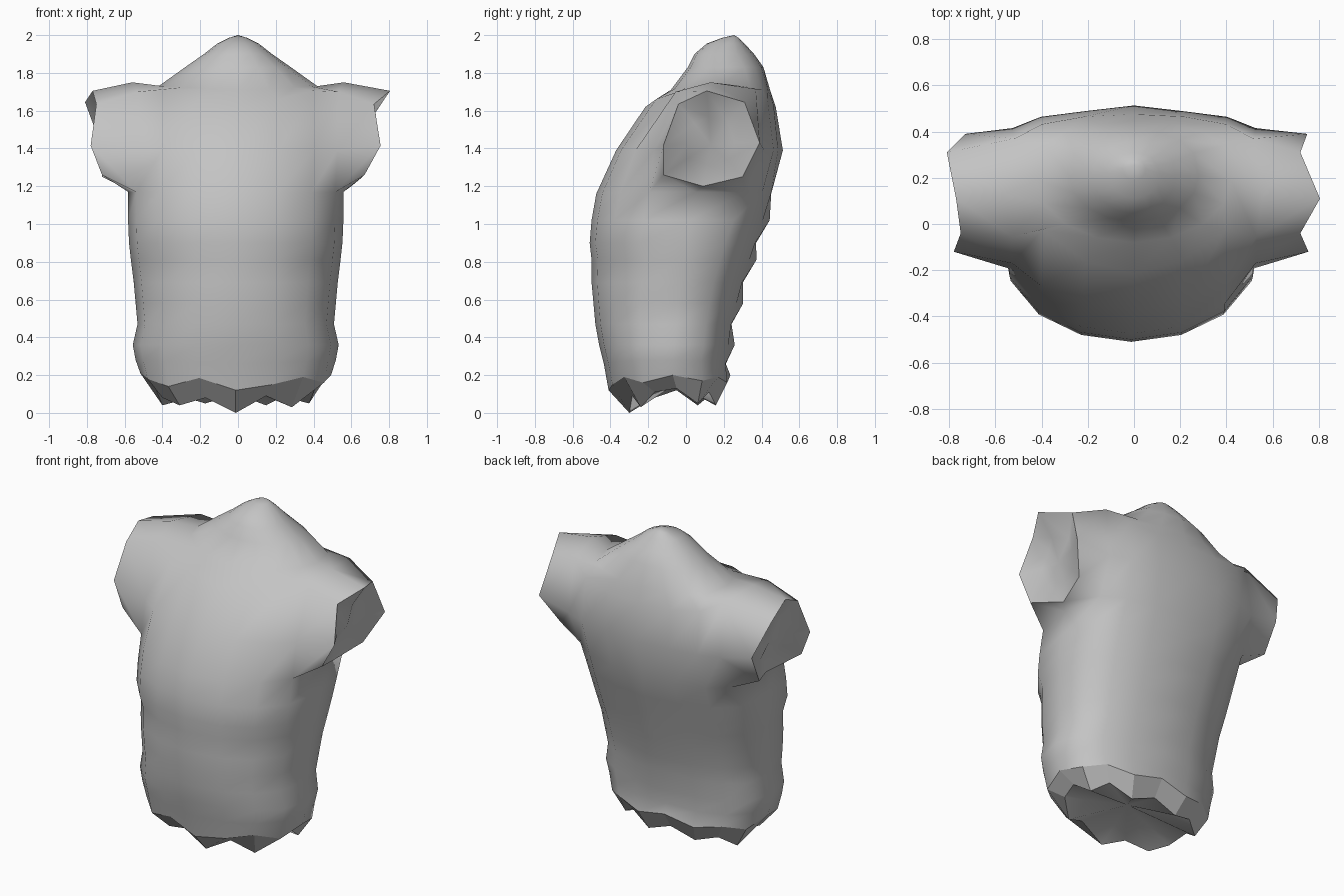
import bpy, bmesh, math

cube = bpy.data.objects.get("Cube")
if cube:
    bpy.data.objects.remove(cube, do_unlink=True)

stone = bpy.data.materials.new("plain grey")
stone.use_nodes = True
GREY = (0.55, 0.55, 0.55, 1)
stone.diffuse_color = GREY
stone.node_tree.nodes["Principled BSDF"].inputs["Base Color"].default_value = GREY

N = 16  # columns: 0 = left side, 4 = spine, 8 = right side, 12 = front middle

# Ring sections: z, half width, side y, front y, back y, front power, back power, side lift
RINGS = [
    (0.26, 0.53, -0.07, -0.435, 0.225, 0.82, 0.70, 0.02),
    (0.36, 0.545, -0.06, -0.46, 0.24, 0.84, 0.70, 0.00),
    (0.47, 0.52, -0.05, -0.48, 0.255, 0.82, 0.70, 0.00),
    (0.58, 0.53, -0.04, -0.49, 0.285, 0.82, 0.70, 0.00),
    (0.69, 0.54, -0.03, -0.50, 0.315, 0.85, 0.70, 0.00),
    (0.81, 0.555, -0.01, -0.50, 0.355, 0.92, 0.67, 0.00),
    (0.90, 0.565, 0.00, -0.51, 0.385, 0.76, 0.64, 0.00),
    (1.02, 0.57, 0.02, -0.50, 0.425, 0.78, 0.58, 0.00),
    (1.16, 0.57, 0.05, -0.475, 0.465, 0.80, 0.47, 0.01),
    (1.39, 0.57, 0.12, -0.37, 0.495, 0.68, 0.25, 0.00),
    (1.62, 0.56, 0.13, -0.215, 0.475, 2.30, 0.38, 0.13),
    (1.71, 0.42, 0.19, -0.08, 0.445, 1.00, 0.55, 0.02),
    (1.83, 0.28, 0.21, 0.01, 0.410, 1.00, 0.75, 0.00),
    (1.90, 0.18, 0.21, 0.045, 0.36, 1.00, 1.00, 0.00),
    (1.955, 0.11, 0.22, 0.11, 0.31, 1.00, 1.00, 0.00),
    (1.985, 0.05, 0.24, 0.19, 0.28, 1.00, 1.00, 0.00),
]
ARM_LEVELS = (8, 9, 10)

# Torn hem heights round the waist: outer edge and hanging tips
HEM = [0.20, 0.17, 0.19, 0.16, 0.20, 0.16, 0.19, 0.17,
       0.21, 0.18, 0.14, 0.185, 0.12, 0.15, 0.19, 0.16]
TIPS = [0.13, 0.05, 0.11, 0.04, 0.10, 0.05, 0.09, 0.04,
        0.12, 0.08, 0.04, 0.08, 0.00, 0.09, 0.03, 0.11]

# Arm stump rims, from the top round by the back: y, z, x on the left, x on the right
STUMP = [(0.11, 1.705, 0.805, 0.77), (0.31, 1.645, 0.72, 0.81),
         (0.39, 1.43, 0.75, 0.73), (0.30, 1.25, 0.66, 0.72),
         (0.09, 1.20, 0.60, 0.62), (-0.12, 1.26, 0.67, 0.72),
         (-0.12, 1.415, 0.755, 0.78), (-0.04, 1.635, 0.72, 0.75)]


def section(bm, z, w, yc, front, back, pf, pb, lift, heights=None):
    """One closed ring with separate curvature for front and back."""
    verts = []
    for j in range(N):
        a = 2 * math.pi * j / N
        c, s = math.cos(a), math.sin(a)
        if s >= 0:
            y, rise = yc + (back - yc) * abs(s) ** pb, c ** 4
        else:
            y, rise = yc + (front - yc) * abs(s) ** pf, abs(c) ** 1.2
        h = heights[j] if heights else z + lift * rise
        shift = -0.012 if z < 1.2 else 0.0
        verts.append(bm.verts.new((w * c + shift, y, h)))
    return verts


def bridge(bm, a, b, smooth=True):
    n = len(a)
    for j in range(n):
        k = (j + 1) % n
        bm.faces.new((a[j], a[k], b[k], b[j])).smooth = smooth


def fan(bm, ring, tip):
    t = bm.verts.new(tip)
    for j in range(len(ring)):
        bm.faces.new((ring[j], ring[(j + 1) % len(ring)], t)).smooth = True


def crease(bm, ring):
    """Mark a closed ring of edges as sharp."""
    for j in range(len(ring)):
        bm.edges.get((ring[j], ring[(j + 1) % len(ring)])).smooth = False


bm = bmesh.new()

# Torn waist, then the body and neck sections
tips = section(bm, 0.05, 0.42, -0.05, -0.30, 0.17, 0.8, 0.7, 0, TIPS)
hem = section(bm, 0.16, 0.505, -0.07, -0.41, 0.235, 0.8, 0.7, 0, HEM)
body = [section(bm, *r) for r in RINGS]
bridge(bm, tips, hem, smooth=False)
for a, b in zip([hem] + body, body):
    bridge(bm, a, b)
fan(bm, tips, (0, -0.06, 0.15))
fan(bm, body[-1], (0, 0.255, 2.0))
crease(bm, tips)
crease(bm, hem)

# Knobbly spine
for i, ring in enumerate(body[:10]):
    ring[4].co.y += 0.018 if i % 2 else -0.014

# Arm stumps grow from openings left in the sides
lo, mid, hi = (body[i] for i in ARM_LEVELS)
for side, sx in ((0, 1), (8, -1)):
    bk, fr = (side + sx) % N, (side - sx) % N
    hi[fr].co = (sx * 0.53, -0.055, 1.70)
    mid[fr].co.y = -0.17
    rim = [hi[side], hi[bk], mid[bk], lo[bk], lo[side], lo[fr], mid[fr], hi[fr]]
    bm.verts.remove(mid[side])
    end, inner = [], []
    for y, z, xl, xr in STUMP:
        x = xl if sx > 0 else xr
        end.append(bm.verts.new((sx * x, y, z)))
        inner.append(bm.verts.new((sx * (x + 0.62) / 2,
                                   0.13 + (y - 0.13) * 0.5,
                                   1.43 + (z - 1.43) * 0.5)))
    bridge(bm, rim, end)
    bridge(bm, end, inner)
    fan(bm, inner, (sx * 0.67, 0.13, 1.42))
    crease(bm, end)

bmesh.ops.recalc_face_normals(bm, faces=bm.faces[:])
mesh = bpy.data.meshes.new("torso")
bm.to_mesh(mesh)
bm.free()
mesh.materials.append(stone)

torso = bpy.data.objects.new("torso", mesh)
bpy.context.collection.objects.link(torso)
